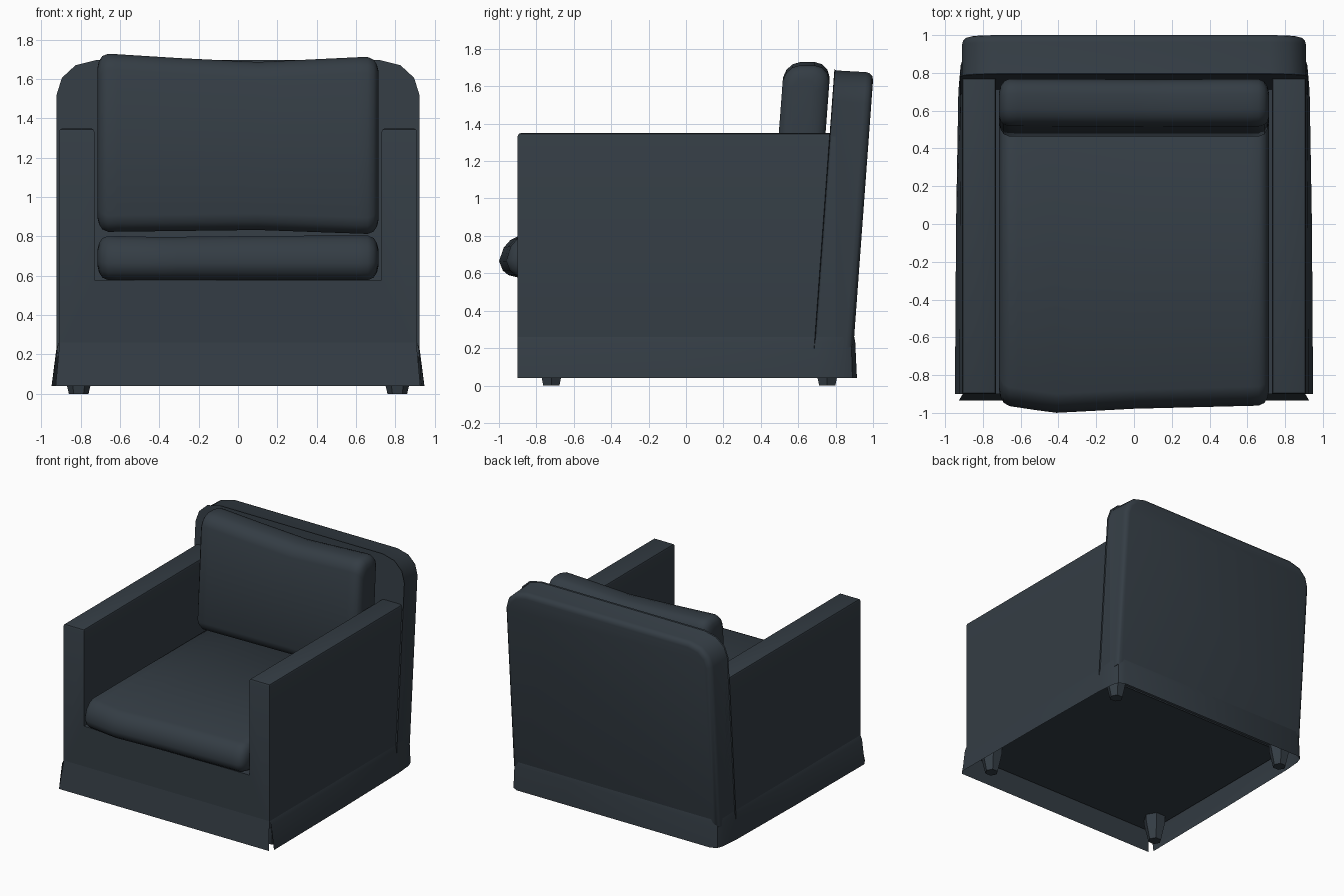
import bpy, bmesh, math

if "Cube" in bpy.data.objects:
    bpy.data.objects.remove(bpy.data.objects["Cube"])

fabric = bpy.data.materials.new("dark slate fabric")
fabric.diffuse_color = (0.034, 0.046, 0.058, 1)
fabric.use_nodes = True
fabric.node_tree.nodes["Principled BSDF"].inputs["Base Color"].default_value = fabric.diffuse_color


def finish(name, bm, angle=40):
    bmesh.ops.recalc_face_normals(bm, faces=bm.faces)
    me = bpy.data.meshes.new(name)
    bm.to_mesh(me)
    bm.free()
    me.materials.append(fabric)
    ob = bpy.data.objects.new(name, me)
    bpy.context.collection.objects.link(ob)
    bpy.ops.object.select_all(action='DESELECT')
    ob.select_set(True)
    bpy.context.view_layer.objects.active = ob
    bpy.ops.object.shade_smooth_by_angle(angle=math.radians(angle))
    return ob


def loft(bm, rings, closed=True):
    vs = [[bm.verts.new(p) for p in r] for r in rings]
    n = len(vs[0])
    for a, b in zip(vs, vs[1:]):
        for i in range(n if closed else n - 1):
            j = (i + 1) % n
            bm.faces.new((a[i], a[j], b[j], b[i]))
    if closed:
        bm.faces.new(vs[0])
        bm.faces.new(vs[-1])


def interp(x, pts):
    for (x0, v0), (x1, v1) in zip(pts, pts[1:]):
        if x <= x1:
            return v0 + (v1 - v0) * (x - x0) / (x1 - x0)
    return pts[-1][1]


# Frame: U-shaped front outline (base and two arms) run front to back
bm = bmesh.new()
half = [(0.91, 0.2), (0.91, 1.35), (0.73, 1.35), (0.73, 0.58)]
outline = half + [(-x, z) for x, z in reversed(half)]
loft(bm, [[(x, y, z) for x, z in outline] for y in (-0.9, 0.8)])
edges = [e for e in bm.edges if all(v.co.z > 1.3 for v in e.verts)]
bmesh.ops.bevel(bm, geom=edges, offset=0.018, segments=2, affect='EDGES', profile=0.5)
finish("arms_and_base", bm)

# Leaning back slab with rounded top corners and soft rear edges
bm = bmesh.new()
half = [(0.91, 0.2), (0.91, 1.52), (0.885, 1.60), (0.82, 1.66), (0.72, 1.685)]
outline = half + [(-x, z) for x, z in reversed(half)]
loft(bm, [[(x, y0 + 0.073 * z, z - drop * z / 1.7) for x, z in outline]
          for y0, drop in ((0.67, 0), (0.88, 0.012))])
rear = [e for e in bm.edges if all(v.co.y > 0.85 + 0.073 * v.co.z for v in e.verts)]
bmesh.ops.bevel(bm, geom=rear, offset=0.04, segments=3, affect='EDGES', profile=0.5)
front = [e for e in bm.edges if all(v.co.y < 0.69 + 0.073 * v.co.z for v in e.verts)]
bmesh.ops.bevel(bm, geom=front, offset=0.012, segments=2, affect='EDGES', profile=0.5)
finish("back_frame", bm)


# Cushions: side profile swept across x, shrinking at both rounded ends
def cushion(name, profile, w):
    ends = [(0, 0.075), (0.008, 0.04), (0.025, 0.013), (0.055, 0)]
    stations = [(-w + d, s) for d, s in ends]
    stations += [(-w + 0.1 + i * (2 * w - 0.2) / 12, 0) for i in range(13)]
    stations += [(w - d, s) for d, s in reversed(ends)]
    rings = []
    for x, s in stations:
        pts = profile(x)
        ys, zs = [p[0] for p in pts], [p[1] for p in pts]
        cy, cz = (min(ys) + max(ys)) / 2, (min(zs) + max(zs)) / 2
        hy, hz = (max(ys) - min(ys)) / 2, (max(zs) - min(zs)) / 2
        rings.append([(x, cy + (y - cy) * (1 - s / hy), cz + (z - cz) * (1 - s / hz))
                      for y, z in pts])
    bm = bmesh.new()
    loft(bm, rings)
    finish(name, bm, 60)


def seat_profile(x):
    n = interp(x, [(-0.72, -0.955), (-0.42, -1.0), (0, -0.978), (0.72, -0.96)])
    top = interp(x, [(-0.72, 0.805), (-0.4, 0.797), (0.1, 0.803), (0.72, 0.805)])
    return [(n + 0.10, top), (n + 0.06, top - 0.02), (n + 0.025, top - 0.06), (n, 0.665),
            (n + 0.02, 0.615), (n + 0.05, 0.59), (n + 0.10, 0.578), (0.66, 0.578),
            (0.71, 0.62), (0.72, 0.69), (0.71, 0.76), (0.66, top)]


def back_profile(x):
    top = interp(x, [(-0.72, 1.735), (-0.62, 1.73), (-0.3, 1.71), (0.1, 1.69),
                     (0.62, 1.715), (0.72, 1.715)])
    bot = interp(x, [(-0.72, 0.82), (0.1, 0.83), (0.72, 0.808)])
    corner = [(0, 0.085), (0.015, 0.045), (0.045, 0.015), (0.085, 0.003)]
    pts = [(d, top - h) for d, h in corner] + [(0.25 - d, top - h) for d, h in reversed(corner)]
    pts += [(0.25 - d, bot + h) for d, h in corner] + [(d, bot + h) for d, h in reversed(corner)]
    return [(0.395 + d + 0.075 * z, z) for d, z in pts]


cushion("seat_cushion", seat_profile, 0.715)
cushion("back_cushion", back_profile, 0.715)

# Flared skirt: one band round the sides and rear, one separate front panel
flare = [(0.26, 0), (0.23, 0.35), (0.04, 1)]
half = [((0.91, -0.9), (0.948, -0.9)), ((0.91, 0.0), (0.942, 0.0)),
        ((0.91, 0.7), (0.93, 0.7)), ((0.91, 0.84), (0.918, 0.84)),
        ((0.893, 0.88), (0.9, 0.89)), ((0.85, 0.9), (0.855, 0.914))]
band = half + [((-a[0], a[1]), (-b[0], b[1])) for a, b in reversed(half)]
bm = bmesh.new()
loft(bm, [[(a[0] + (b[0] - a[0]) * t, a[1] + (b[1] - a[1]) * t, z) for a, b in band]
          for z, t in flare], closed=False)
finish("side_and_rear_skirt", bm)
bm = bmesh.new()
loft(bm, [[(s * (0.907 + 0.02 * t), -0.901 - 0.033 * t, z) for s in (-1, 1)]
          for z, t in [(0.26, 0), (0.04, 1)]], closed=False)
finish("front_skirt", bm)

# Tapered six-sided legs
for sx, side in ((-1, "left"), (1, "right")):
    for y, end in ((-0.72, "front"), (0.755, "back")):
        bm = bmesh.new()
        loft(bm, [[(sx * 0.81 + r * math.cos(k * math.pi / 3),
                    y + r * math.sin(k * math.pi / 3), z) for k in range(6)]
                  for z, r in ((0, 0.05), (0.15, 0.085), (0.21, 0.085))])
        finish(f"{end}_leg_{side}", bm, 30)
